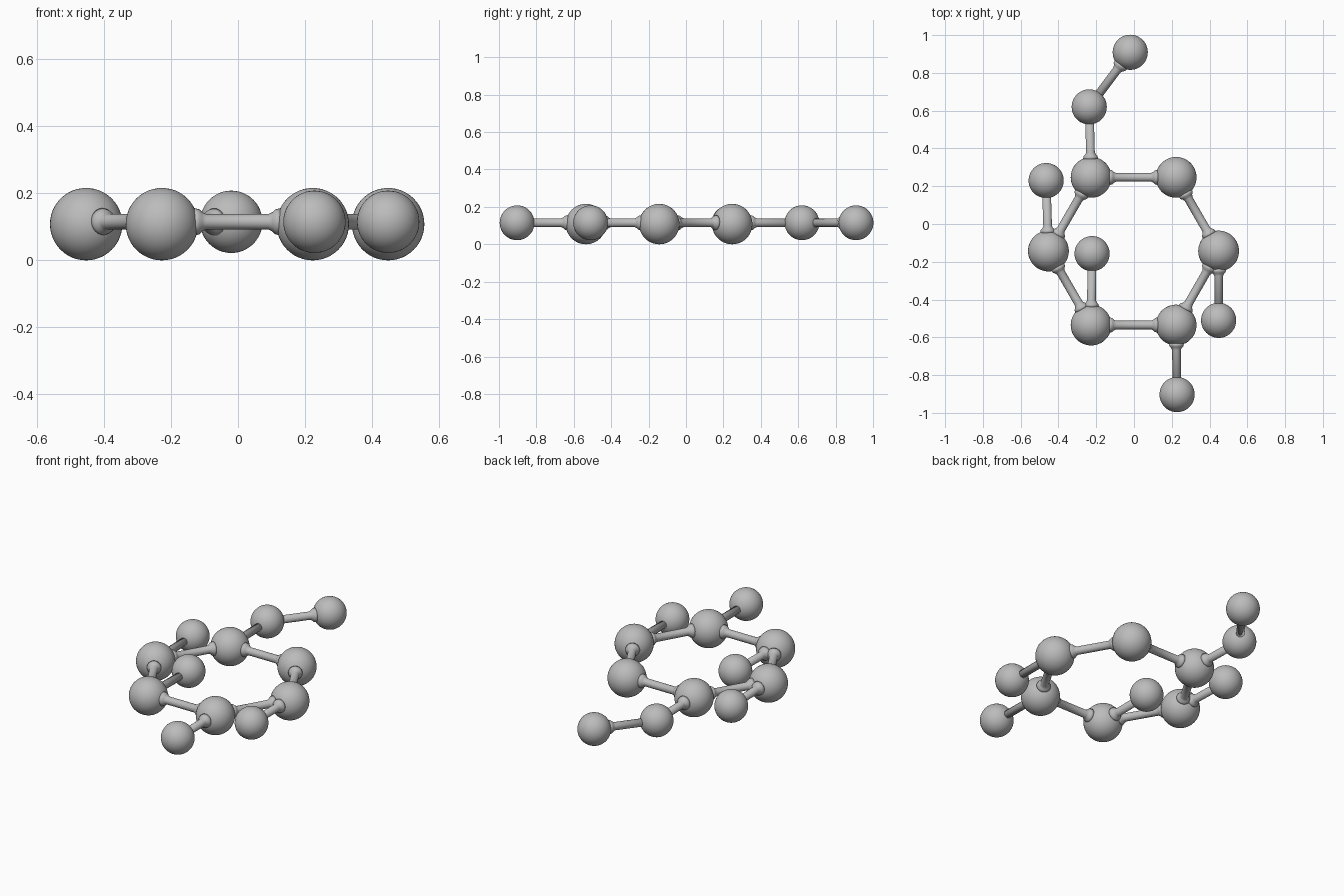
import bpy
import bmesh
from math import pi
from mathutils import Vector

cube = bpy.data.objects.get("Cube")
if cube:
    bpy.data.objects.remove(cube, do_unlink=True)

grey = bpy.data.materials.new("plain grey")
grey.use_nodes = True
colour = (0.5, 0.5, 0.5, 1)
grey.diffuse_color = colour
grey.node_tree.nodes["Principled BSDF"].inputs["Base Color"].default_value = colour

BIG, SMALL = 0.108, 0.093
ROD = 0.023
LEVEL = 0.115


def finish(name, bm):
    mesh = bpy.data.meshes.new(name)
    bmesh.ops.recalc_face_normals(bm, faces=bm.faces)
    for face in bm.faces:
        face.smooth = True
    bm.to_mesh(mesh)
    bm.free()
    mesh.materials.append(grey)
    obj = bpy.data.objects.new(name, mesh)
    bpy.context.collection.objects.link(obj)
    return obj


def ball(name, xy, radius, z):
    bm = bmesh.new()
    bmesh.ops.create_uvsphere(bm, u_segments=48, v_segments=24, radius=radius)
    finish(name, bm).location = (*xy, z)


def rod(name, start, end, flare_start=0, flare_end=0):
    """Round rod between two points; a flare is the ball radius its collar sits on."""
    a, b = Vector((*start, LEVEL)), Vector((*end, LEVEL))
    length = (b - a).length
    collar = [(-0.012, 0.041), (0.004, 0.037), (0.012, 0.029), (0.024, ROD)]
    profile = [(0, ROD)]
    if flare_start:
        profile = [(flare_start + d, r) for d, r in collar]
    if flare_end:
        profile += [(length - flare_end - d, r) for d, r in reversed(collar)]
    else:
        profile.append((length, ROD))
    bm = bmesh.new()
    points = [bm.verts.new((r, 0, d)) for d, r in profile]
    edges = [bm.edges.new(pair) for pair in zip(points, points[1:])]
    bmesh.ops.spin(bm, geom=points + edges, cent=(0, 0, 0), axis=(0, 0, 1),
                   angle=2 * pi, steps=24, use_duplicate=False)
    bmesh.ops.remove_doubles(bm, verts=bm.verts, dist=0.0001)
    bmesh.ops.holes_fill(bm, edges=[e for e in bm.edges if e.is_boundary], sides=0)
    obj = finish(name, bm)
    obj.location = a
    obj.rotation_mode = 'QUATERNION'
    obj.rotation_quaternion = (b - a).to_track_quat('Z', 'Y')


# Ring of six large balls
ring = {
    "back_right": (-0.227, 0.247),
    "back_left": (0.223, 0.247),
    "left": (0.448, -0.143),
    "front_left": (0.223, -0.535),
    "front_right": (-0.227, -0.535),
    "right": (-0.453, -0.143),
}
names = list(ring)
for i, name in enumerate(names):
    ball(name + "_ring_ball", ring[name], BIG, BIG)
    following = names[(i + 1) % len(names)]
    rod(name + "_ring_rod", ring[name], ring[following], BIG, BIG)

# Small balls hanging off the ring
branches = {
    "back_right": (-0.237, 0.62),
    "right": (-0.465, 0.23),
    "front_right": (-0.222, -0.157),
    "left": (0.448, -0.51),
    "front_left": (0.228, -0.903),
}
for name, xy in branches.items():
    ball(name + "_branch_ball", xy, SMALL, LEVEL)
    rod(name + "_branch_rod", ring[name], xy, BIG)

# Tail at the end of the back branch
tail = (-0.02, 0.909)
ball("tail_ball", tail, SMALL, LEVEL)
rod("tail_rod", branches["back_right"], tail, 0, SMALL)
